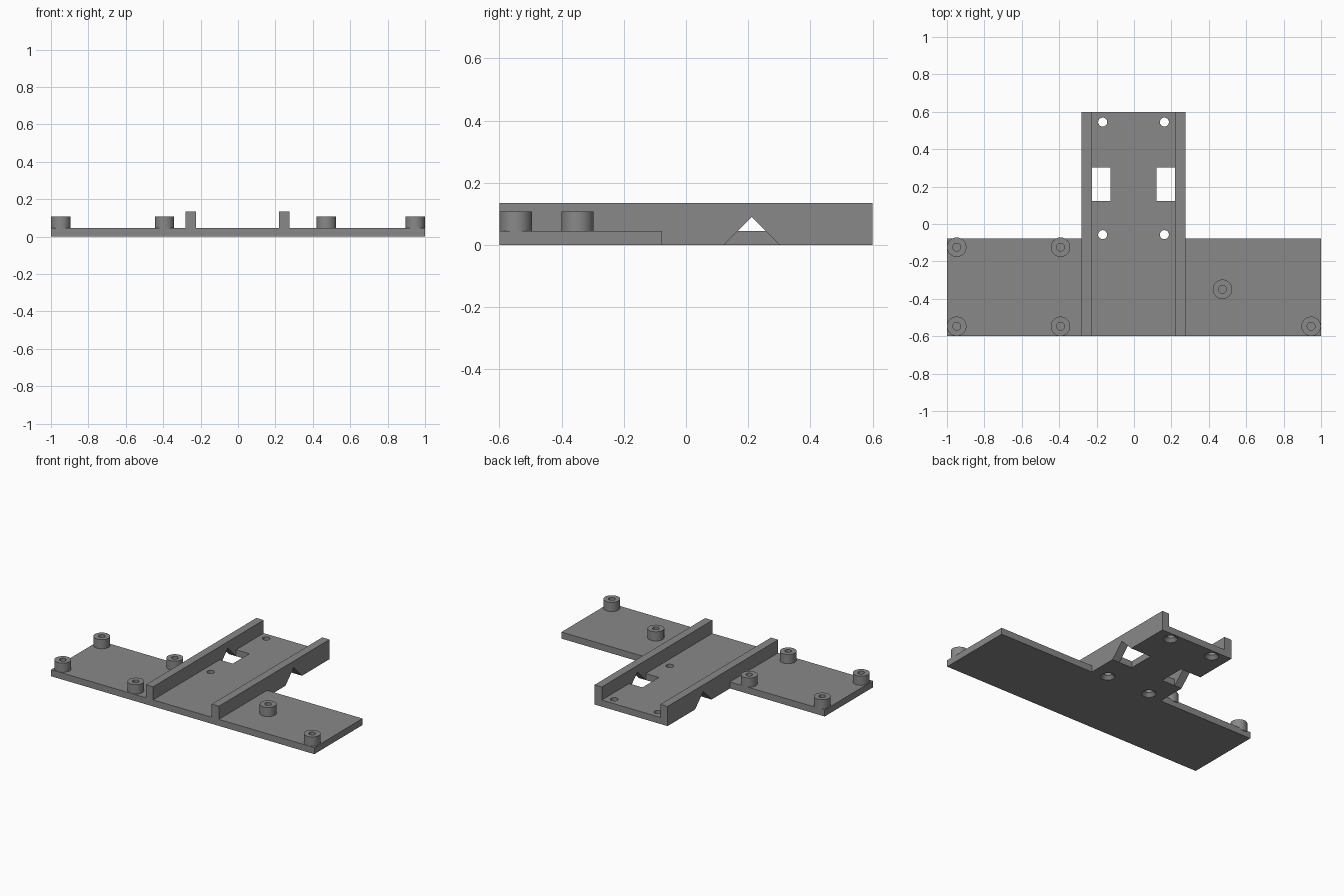
import bpy, bmesh, math
from mathutils import Vector

if "Cube" in bpy.data.objects:
    bpy.data.objects.remove(bpy.data.objects["Cube"])

grey = bpy.data.materials.new("mid grey")
grey.diffuse_color = (0.25, 0.25, 0.25, 1)
grey.use_nodes = True
grey.node_tree.nodes["Principled BSDF"].inputs["Base Color"].default_value = grey.diffuse_color

PLATE_T, RAIL_H, POST_H = 0.045, 0.135, 0.108
MID = -0.0025                      # centre line of the rail channel
RAIL_IN, RAIL_OUT = 0.2225, 0.2775  # rail faces measured from the centre line
FRONT, BACK, WING_BACK = -0.6, 0.6, -0.077


def prism(name, outline, direction):
    """Extrude a closed outline of 3D points along a direction."""
    bm = bmesh.new()
    face = bm.faces.new([bm.verts.new(p) for p in outline])
    out = bmesh.ops.extrude_face_region(bm, geom=[face])
    bmesh.ops.translate(bm, vec=Vector(direction),
                        verts=[v for v in out["geom"] if isinstance(v, bmesh.types.BMVert)])
    bmesh.ops.recalc_face_normals(bm, faces=bm.faces)
    mesh = bpy.data.meshes.new(name)
    bm.to_mesh(mesh)
    bm.free()
    mesh.materials.append(grey)
    ob = bpy.data.objects.new(name, mesh)
    bpy.context.collection.objects.link(ob)
    return ob


def box(name, x0, x1, y0, y1, z0, z1):
    return prism(name, [(x0, y0, z0), (x1, y0, z0), (x1, y1, z0), (x0, y1, z0)],
                 (0, 0, z1 - z0))


def turned(name, x, y, profile, n=48):
    """Closed solid of revolution from (radius, height) points, axis ends at radius 0."""
    bm = bmesh.new()
    vs = [bm.verts.new((x + r, y, z)) for r, z in profile]
    edges = [bm.edges.new(pair) for pair in zip(vs, vs[1:])]
    bmesh.ops.spin(bm, geom=vs + edges, cent=(x, y, 0), axis=(0, 0, 1),
                   angle=math.tau, steps=n)
    bmesh.ops.remove_doubles(bm, verts=bm.verts, dist=1e-5)
    bmesh.ops.recalc_face_normals(bm, faces=bm.faces)
    mesh = bpy.data.meshes.new(name)
    bm.to_mesh(mesh)
    bm.free()
    mesh.materials.append(grey)
    ob = bpy.data.objects.new(name, mesh)
    bpy.context.collection.objects.link(ob)
    return ob


def smooth(ob):
    bpy.ops.object.select_all(action='DESELECT')
    ob.select_set(True)
    bpy.context.view_layer.objects.active = ob
    bpy.ops.object.shade_smooth_by_angle(angle=math.radians(30))


def combine(ob, tool, operation):
    """Apply a boolean and discard the tool."""
    mod = ob.modifiers.new("bool", 'BOOLEAN')
    mod.operation, mod.solver, mod.object = operation, 'EXACT', tool
    bpy.context.view_layer.objects.active = ob
    bpy.ops.object.modifier_apply(modifier=mod.name)
    bpy.data.objects.remove(tool)


# T-shaped base plate
xl, xr = MID - RAIL_OUT, MID + RAIL_OUT
base = prism("base_plate", [(x, y, 0) for x, y in (
    (-1, FRONT), (1, FRONT), (1, WING_BACK), (xr, WING_BACK), (xr, BACK),
    (xl, BACK), (xl, WING_BACK), (-1, WING_BACK))], (0, 0, PLATE_T))

for s in (-1, 1):
    # Side rails
    a, b = sorted((MID + s * RAIL_IN, MID + s * RAIL_OUT))
    combine(base, box("rail", a, b, FRONT, BACK, 0, RAIL_H), 'UNION')
for s in (-1, 1):
    # Windows beside the rails and V notches beneath them
    a, b = sorted((MID + s * 0.1225, MID + s * RAIL_IN))
    combine(base, box("window", a, b, 0.122, 0.302, -0.1, RAIL_H + 0.1), 'DIFFERENCE')
    a, b = sorted((MID + s * 0.2, MID + s * 0.3))
    notch = [(a, 0.112, -0.01), (a, 0.312, -0.01), (a, 0.212, 0.09)]
    combine(base, prism("notch", notch, (b - a, 0, 0)), 'DIFFERENCE')
    # Screw holes, countersunk from below
    for y in (-0.057, 0.545):
        sink = [(0, -0.01), (0.054, -0.01), (0.024, 0.022), (0.024, 0.1), (0, 0.1)]
        combine(base, turned("screw_hole", MID + s * 0.165, y, sink), 'DIFFERENCE')
smooth(base)

# Hollow mounting posts
posts = [(-0.948, -0.124), (-0.948, -0.547), (-0.393, -0.124),
         (-0.393, -0.547), (0.473, -0.349), (0.947, -0.547)]
for i, (x, y) in enumerate(posts):
    smooth(turned(f"mounting_post_{i + 1}", x, y, [
        (0, PLATE_T - 0.01), (0.052, PLATE_T - 0.01), (0.052, POST_H),
        (0.021, POST_H), (0.021, PLATE_T + 0.002), (0, PLATE_T + 0.002)]))
